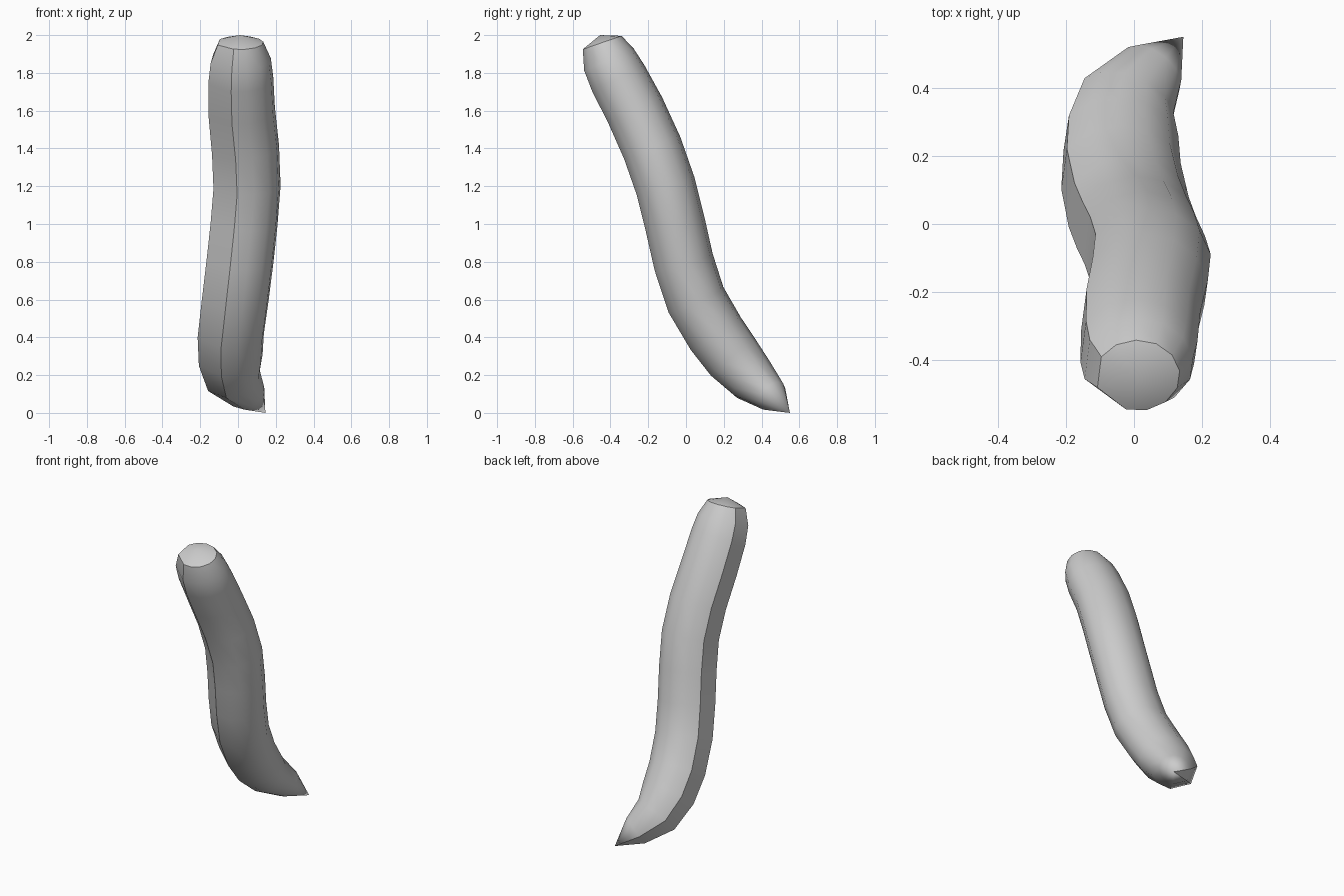
import bpy
import bmesh
from math import cos, sin, radians
from mathutils import Vector

cube = bpy.data.objects.get("Cube")
if cube:
    bpy.data.objects.remove(cube, do_unlink=True)

grey = bpy.data.materials.new("plain grey")
grey.use_nodes = True
colour = (0.6, 0.6, 0.6, 1)
grey.diffuse_color = colour
grey.node_tree.nodes["Principled BSDF"].inputs["Base Color"].default_value = colour

# Centre line from the blunt top to the pointed foot: x, y, z, radius
spine = [
    (0.01, -0.445, 1.96, 0.125), (0.01, -0.41, 1.87, 0.165),
    (0.01, -0.36, 1.77, 0.178), (0.015, -0.27, 1.6, 0.182),
    (0.035, -0.18, 1.4, 0.184), (0.043, -0.11, 1.2, 0.184),
    (0.027, -0.06, 1.0, 0.184), (0.005, -0.015, 0.8, 0.184),
    (-0.02, 0.05, 0.6, 0.184), (-0.043, 0.155, 0.42, 0.182),
    (-0.043, 0.25, 0.29, 0.175), (-0.025, 0.35, 0.18, 0.15),
    (0.055, 0.455, 0.09, 0.1),
]
top_centre = Vector((0.01, -0.455, 2.0))
foot_tip = Vector((0.145, 0.55, 0.0))
DEPTH = 0.88  # front-to-back flattening of the section

# Rounded section with two broad flat facets on one side
angles = [radians(255 + 253 * i / 9) for i in range(10)] + [radians(200)]

bm = bmesh.new()
centres = [Vector(p[:3]) for p in spine]
rings = []
for i, c in enumerate(centres):
    before = centres[i - 1] if i else top_centre
    after = centres[i + 1] if i + 1 < len(centres) else foot_tip
    up = (before - after).normalized()
    side = Vector((1, 0, 0))
    side = (side - up * side.dot(up)).normalized()
    back = up.cross(side)
    r = spine[i][3]
    rings.append([bm.verts.new(c + side * r * cos(a) + back * r * DEPTH * sin(a))
                  for a in angles])

# Body walls
n = len(angles)
for upper, lower in zip(rings, rings[1:]):
    for k in range(n):
        j = (k + 1) % n
        bm.faces.new((upper[k], lower[k], lower[j], upper[j]))

# Shallow top cap and pointed foot
for ring, point in ((rings[0], top_centre), (rings[-1], foot_tip)):
    tip = bm.verts.new(point)
    for k in range(n):
        bm.faces.new((ring[k], ring[(k + 1) % n], tip))

bmesh.ops.recalc_face_normals(bm, faces=bm.faces)
mesh = bpy.data.meshes.new("curved_body")
bm.to_mesh(mesh)
bm.free()
mesh.materials.append(grey)
body = bpy.data.objects.new("curved_body", mesh)
bpy.context.collection.objects.link(body)

bpy.ops.object.select_all(action="DESELECT")
body.select_set(True)
bpy.context.view_layer.objects.active = body
bpy.ops.object.shade_smooth_by_angle(angle=radians(36))
